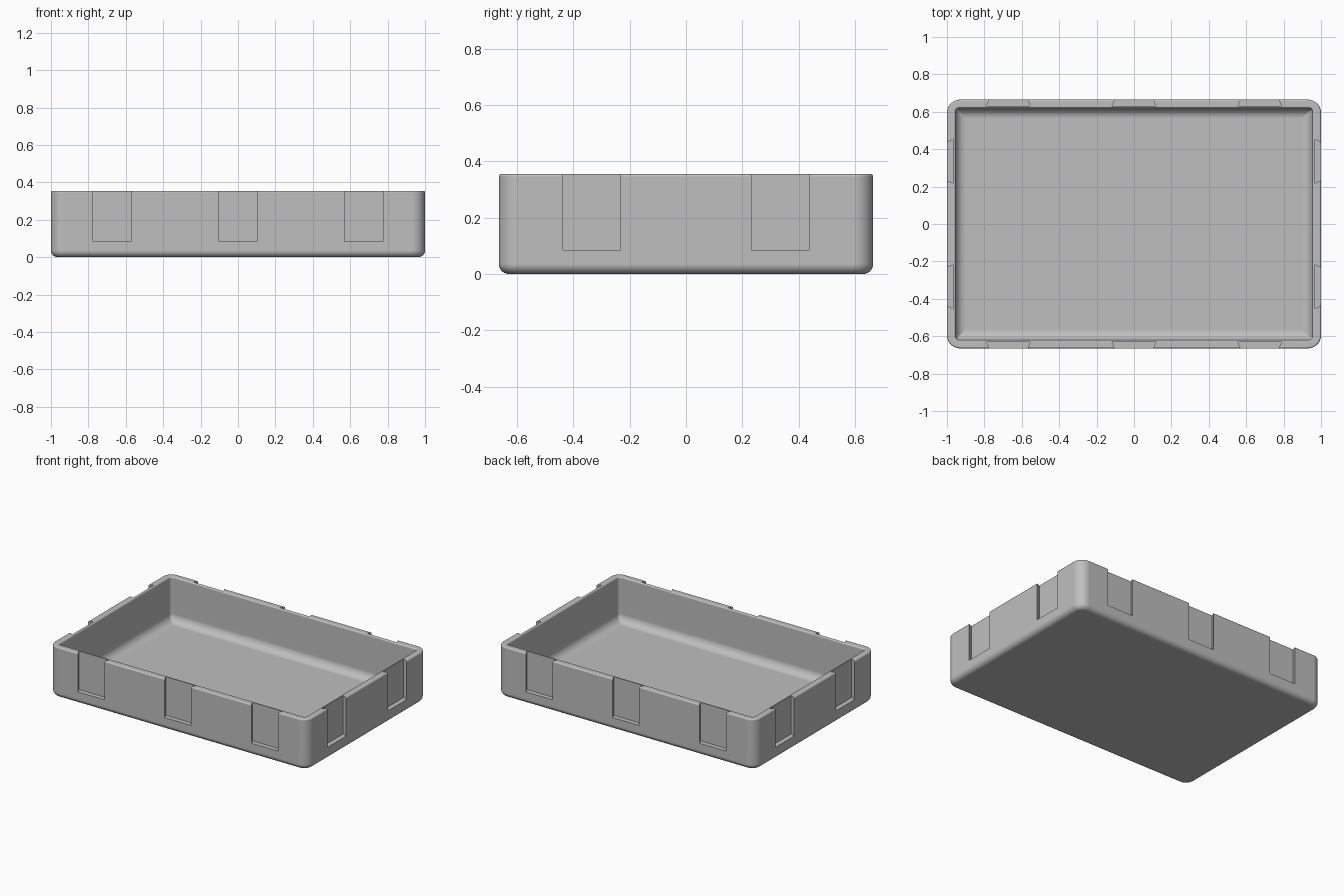
import bpy, bmesh
from math import sin, cos, pi
from mathutils import Matrix

if "Cube" in bpy.data.objects:
    bpy.data.objects.remove(bpy.data.objects["Cube"])

HALF_X, HALF_Y, HEIGHT = 1.0, 0.665, 0.355
WALL, FLOOR = 0.046, 0.045
OUTER_R, INNER_R = 0.07, 0.018
SLOT_BASE, SLOT_DEPTH, SLOT_HALF, FLARE = 0.085, 0.033, 0.102, 0.45

grey = bpy.data.materials.new("matte grey")
grey.use_nodes = True
grey.diffuse_color = (0.52, 0.52, 0.52, 1)
grey.node_tree.nodes["Principled BSDF"].inputs["Base Color"].default_value = (0.52, 0.52, 0.52, 1)


def rounded_ring(bm, inset, z, radius, steps=8):
    """Rounded rectangle of vertices at one height."""
    hx, hy = HALF_X - inset, HALF_Y - inset
    ring = []
    for k, (sx, sy) in enumerate([(1, 1), (-1, 1), (-1, -1), (1, -1)]):
        for i in range(steps + 1):
            a = (k + i / steps) * pi / 2
            ring.append(bm.verts.new((sx * (hx - radius) + radius * cos(a),
                                      sy * (hy - radius) + radius * sin(a), z)))
    return ring


def arc(cx, cz, r, start, end, steps):
    """Profile points (inset, z) along an arc, angles in quarter turns."""
    angles = [(start + (end - start) * i / steps) * pi / 2 for i in range(steps + 1)]
    return [(cx + r * cos(a), cz + r * sin(a)) for a in angles]


def make_object(bm, name):
    bmesh.ops.recalc_face_normals(bm, faces=bm.faces)
    mesh = bpy.data.meshes.new(name)
    bm.to_mesh(mesh)
    bm.free()
    mesh.materials.append(grey)
    obj = bpy.data.objects.new(name, mesh)
    bpy.context.collection.objects.link(obj)
    return obj


# Tray shell: wall profile from the underside, over the rim, down to the floor
base_r, rim_r, cove_r = 0.036, 0.009, 0.055
outside = arc(base_r, base_r, base_r, 3, 2, 7) + arc(rim_r, HEIGHT - rim_r, rim_r, 2, 1, 4)
inside = (arc(WALL - rim_r, HEIGHT - rim_r, rim_r, 1, 0, 4)
          + arc(WALL + cove_r, FLOOR + cove_r, cove_r, 2, 3, 8))
bm = bmesh.new()
rings = [rounded_ring(bm, d, z, OUTER_R - d) for d, z in outside]
rings += [rounded_ring(bm, d, z, max(0.004, INNER_R + WALL - d)) for d, z in inside]
for low, high in zip(rings, rings[1:]):
    for i in range(len(low)):
        j = (i + 1) % len(low)
        bm.faces.new((low[i], low[j], high[j], high[i]))
bm.faces.new(rings[0])
bm.faces.new(rings[-1])
tray = make_object(bm, "tray")

# Dovetail slots: three on each long side, two on each short side
bm = bmesh.new()


def dovetail(along, reach, turn):
    mouth, back = -0.01, SLOT_DEPTH
    outline = [(s * (SLOT_HALF + FLARE * d), d)
               for s, d in ((-1, mouth), (1, mouth), (1, back), (-1, back))]
    spin = Matrix.Rotation(turn, 3, 'Z')
    verts = []
    for z in (SLOT_BASE, HEIGHT + 0.05):
        for x, d in outline:
            v = bm.verts.new((along + x, d - reach, z))
            v.co = spin @ v.co
            verts.append(v)
    bm.faces.new(verts[:4])
    bm.faces.new(verts[4:])
    for i in range(4):
        j = (i + 1) % 4
        bm.faces.new((verts[i], verts[j], verts[j + 4], verts[i + 4]))


for turn in (0, pi):
    for x in (-0.672, 0, 0.672):
        dovetail(x, HALF_Y, turn)
    for y in (-0.335, 0.335):
        dovetail(y, HALF_X, turn + pi / 2)
cutter = make_object(bm, "slot_cutter")
cutter.hide_render = True

# Cut the slots and finish the shading
bpy.ops.object.select_all(action='DESELECT')
tray.select_set(True)
bpy.context.view_layer.objects.active = tray
cut = tray.modifiers.new("slots", 'BOOLEAN')
cut.operation, cut.solver, cut.object = 'DIFFERENCE', 'EXACT', cutter
bpy.ops.object.modifier_apply(modifier=cut.name)
bpy.data.objects.remove(cutter)
bpy.ops.object.shade_smooth_by_angle(angle=pi / 6)
weighted = tray.modifiers.new("even_shading", 'WEIGHTED_NORMAL')
weighted.keep_sharp = True
